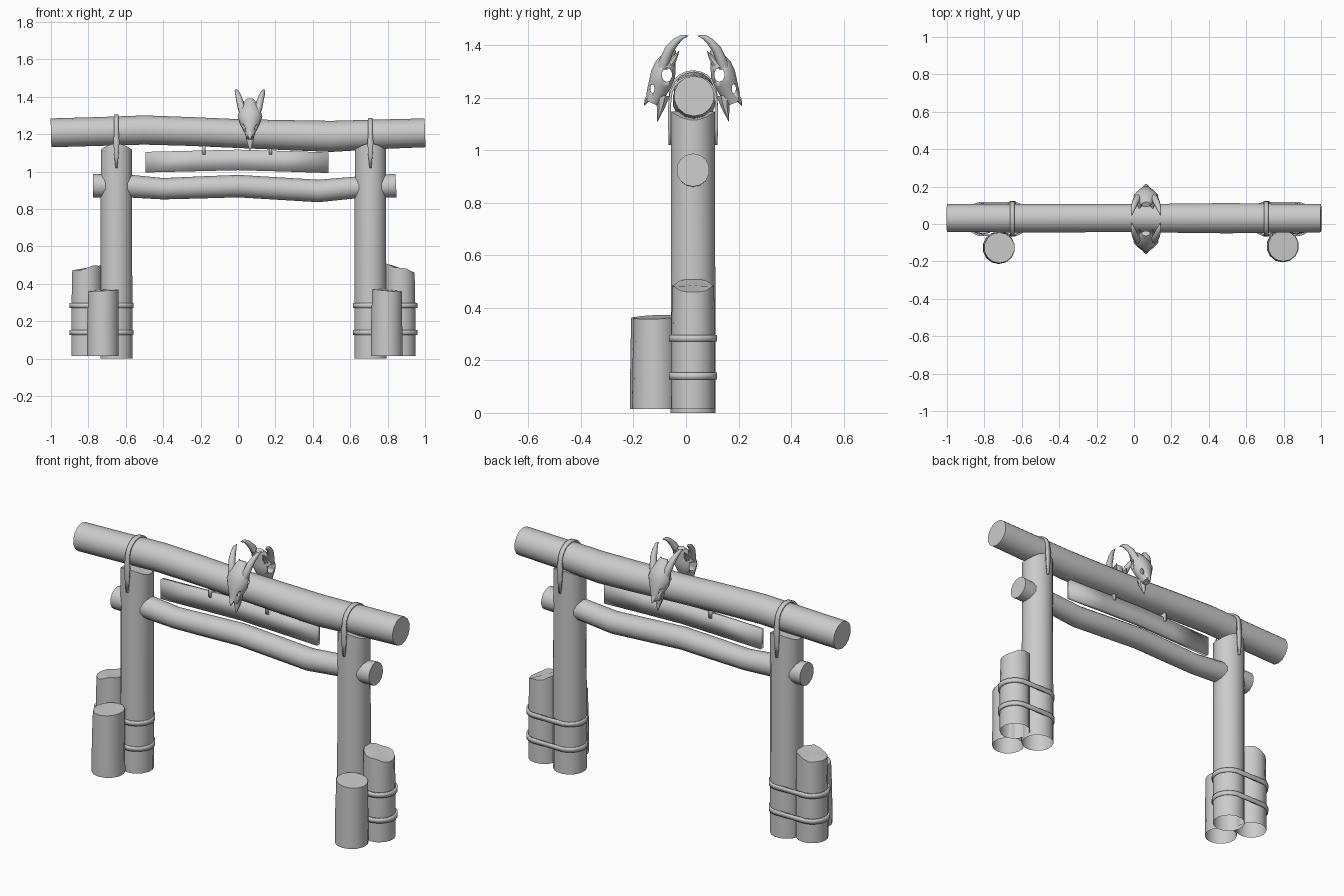
import bpy, bmesh
from math import cos, sin, pi
from mathutils import Vector

if "Cube" in bpy.data.objects:
    bpy.data.objects.remove(bpy.data.objects["Cube"])

X, Y, Z = Vector((1, 0, 0)), Vector((0, 1, 0)), Vector((0, 0, 1))
YC = 0.027  # depth of the gate's centre plane


def finish(name, bm):
    bmesh.ops.recalc_face_normals(bm, faces=bm.faces)
    me = bpy.data.meshes.new(name)
    bm.to_mesh(me)
    bm.free()
    ob = bpy.data.objects.new(name, me)
    bpy.context.collection.objects.link(ob)
    return ob


def loft(name, pts, radii, u, n=12, start=True, top=None):
    """Tube through pts; radii are numbers or (along u, across u) pairs."""
    bm = bmesh.new()
    pts = [Vector(p) for p in pts]
    rings = []
    for i, (p, r) in enumerate(zip(pts, radii)):
        ru, rv = r if isinstance(r, tuple) else (r, r)
        t = (pts[min(i + 1, len(pts) - 1)] - pts[max(i - 1, 0)]).normalized()
        v = t.cross(u).normalized()
        w = v.cross(t).normalized()
        ring = []
        for k in range(n):
            a = 2 * pi * (k + 0.5) / n
            co = p + w * ru * cos(a) + v * rv * sin(a)
            if top and i == len(pts) - 1:
                co.z += top(cos(a), sin(a))
            ring.append(bm.verts.new(co))
        rings.append(ring)
    for a, b in zip(rings, rings[1:]):
        for k in range(n):
            bm.faces.new((a[k], a[(k + 1) % n], b[(k + 1) % n], b[k]))
    for ring, p, use in ((rings[0], pts[0], start), (rings[-1], pts[-1], True)):
        if use:
            c = bm.verts.new(p)
            for k in range(n):
                bm.faces.new((ring[k], ring[(k + 1) % n], c))
    return finish(name, bm)


def ribbon(name, pts, widths, w, thick, closed=False):
    """Flat strip along pts, widened along w and thickened."""
    bm = bmesh.new()
    rows = [(bm.verts.new(Vector(p) - w * h), bm.verts.new(Vector(p) + w * h))
            for p, h in zip(pts, widths)]
    for a, b in zip(rows, rows[1:] + (rows[:1] if closed else [])):
        bm.faces.new((a[0], b[0], b[1], a[1]))
    ob = finish(name, bm)
    m = ob.modifiers.new("thickness", "SOLIDIFY")
    m.thickness, m.offset = thick, 0
    return ob


# Crossbeams
top_path = [(-1, 1.207), (-.75, 1.214), (-.5, 1.222), (-.25, 1.214), (0, 1.203),
            (.25, 1.195), (.5, 1.188), (.75, 1.199), (1, 1.207)]
loft("top_beam", [(x, YC + .004, z) for x, z in top_path],
     [.077, .077, .078, .077, .077, .08, .083, .079, .077], Y, 14)
low_path = [(-.775, .925), (-.58, .922), (-.4, .908), (-.2, .915), (0, .922),
            (.2, .91), (.43, .896), (.62, .914), (.845, .925)]
loft("lower_beam", [(x, YC, z) for x, z in low_path],
     [.063, .061, .057, .059, .06, .06, .06, .058, .063], Y, 14)

# Hanging plank and its two ties
plank = [(-.495, 1.05), (-.25, 1.056), (0, 1.062), (.25, 1.055), (.485, 1.047)]
ribbon("hanging_plank", [(x, YC, z) for x, z in plank], [.055] * 5, Z, .024)
for x in (-.183, .175):
    ribbon("plank_tie", [(x, YC, 1.09), (x, YC, 1.15)], [.008] * 2, X, .04)

# Each side: post, two stumps, rope bands and a strap over the beam
for s, px, sx, fx, fy, bz in ((-1, -.65, -.81, -.723, -.127, 1.217),
                              (1, .708, .868, .795, -.118, 1.198)):
    loft("post", [(px, YC, 0), (px, YC, .6), (px, YC, 1.15)],
         [.087, .086, .085], X, 16, False, lambda c, d: -.035 * c * c)
    loft("outer_stump", [(sx, YC, .015), (sx, YC, .25), (sx - s * .002, YC, .485)],
         [.083, .083, .08], X, 14, False,
         lambda c, d, s=s: -.02 * s * c + .006 * sin(5 * c))
    loft("front_stump", [(fx, fy, .015), (fx, fy, .2), (fx + .003, fy, .365)],
         [.087, .085, .082], X, 14, False,
         lambda c, d, s=s: -.006 * s * c + .003 * d)
    lo, hi = min(px, sx), max(px, sx)
    for z in (.14, .284):
        loop = []
        for k in range(20):
            a = pi / 2 + 2 * pi * (k + .5) / 20
            loop.append(((lo if cos(a) < 0 else hi) + .088 * cos(a),
                         YC + .088 * sin(a), z))
        ribbon("rope_band", loop, [.013] * 20, Z, .01, True)
    strap = [(px, YC - .088, 1.02), (px, YC - .09, 1.09), (px, YC - .09, 1.16)]
    strap += [(px, YC - .087 * cos(pi * k / 10), bz + .083 * sin(pi * k / 10))
              for k in range(11)]
    strap += [(px, 2 * YC - y, z) for _, y, z in reversed(strap[:3])]
    ribbon("beam_strap", strap, [.005, .012, .016] + [.012] * 11 + [.016, .012, .005],
           X, .01)

# Two horned skulls, mirrored across the beam
SX = .064
for s in (1, -1):
    def at(dx, y, z):
        return (SX + dx, YC + s * (y - YC), z)

    skull = loft("skull",
                 [at(0, -.05, 1.385), at(0, -.065, 1.355), at(0, -.078, 1.325),
                  at(0, -.087, 1.29), at(0, -.1, 1.25), at(0, -.115, 1.215),
                  at(0, -.13, 1.18)],
                 [(.022, .015), (.042, .028), (.058, .042), (.068, .049),
                  (.052, .045), (.032, .038), (.02, .026)], X, 12)
    # Eye and nostril openings
    for y, z, ry, rz in ((-.073, 1.288, .02, .027), (-.128, 1.235, .008, .017)):
        cut = loft("hole_cutter", [at(-.12, y, z), at(.12, y, z)],
                   [(ry, rz)] * 2, Y, 10)
        cut.hide_render = True
        m = skull.modifiers.new("hole", "BOOLEAN")
        m.operation, m.object, m.solver = "DIFFERENCE", cut, "EXACT"
    # Beak tip and lower jaw spike
    loft("beak_tip", [at(0, -.135, 1.205), at(0, -.15, 1.19), at(0, -.159, 1.17)],
         [(.018, .018), (.012, .01), .001], X, 8)
    loft("jaw_spike", [at(0, -.09, 1.21), at(0, -.096, 1.165), at(0, -.109, 1.11)],
         [(.026, .03), (.02, .017), .001], X, 8)
    for d in (-1, 1):
        # Horn and small rear spike
        loft("horn",
             [at(d * .038, -.09, 1.315), at(d * .047, -.08, 1.345),
              at(d * .057, -.063, 1.385), at(d * .066, -.038, 1.415),
              at(d * .073, -.015, 1.432), at(d * .077, .01, 1.437)],
             [.02, .02, .018, .014, .009, .001], X, 10)
        loft("rear_spike", [at(d * .03, -.06, 1.33), at(d * .034, -.045, 1.35),
                            at(d * .036, -.026, 1.378)], [.018, .012, .001], X, 8)

# Smooth shading with crisp edges
for ob in bpy.data.objects:
    ob.select_set(True)
    bpy.context.view_layer.objects.active = ob
bpy.ops.object.shade_smooth_by_angle(angle=0.7)
